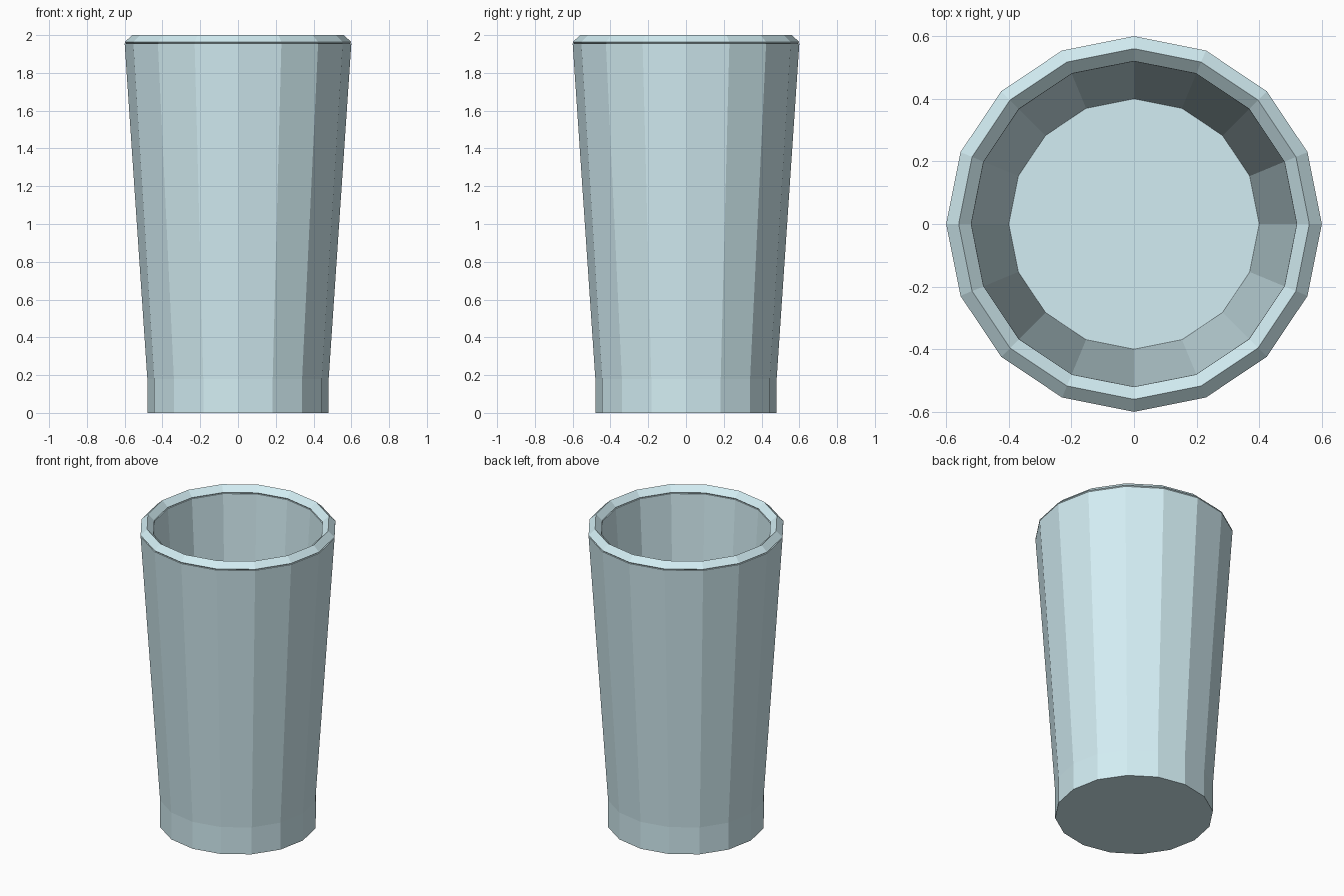
import bpy, bmesh
from math import cos, sin, tau

if "Cube" in bpy.data.objects:
    bpy.data.objects.remove(bpy.data.objects["Cube"])

SIDES = 16
mat = bpy.data.materials.new("pale_blue_glass")
mat.diffuse_color = (0.65, 0.85, 0.9, 1.0)
mat.use_nodes = True
mat.node_tree.nodes["Principled BSDF"].inputs["Base Color"].default_value = mat.diffuse_color


def lathe(name, profile, closed=False):
    """Revolve (radius, z) points into a faceted solid; cap the ends unless closed."""
    bm = bmesh.new()
    rings = [[bm.verts.new((r * cos(tau * i / SIDES), r * sin(tau * i / SIDES), z))
              for i in range(SIDES)] for r, z in profile]
    pairs = list(zip(rings, rings[1:]))
    if closed:
        pairs.append((rings[-1], rings[0]))
    else:
        bm.faces.new(rings[0][::-1])
        bm.faces.new(rings[-1])
    for a, b in pairs:
        for i in range(SIDES):
            j = (i + 1) % SIDES
            bm.faces.new((a[i], a[j], b[j], b[i]))
    bmesh.ops.recalc_face_normals(bm, faces=bm.faces)
    mesh = bpy.data.meshes.new(name)
    bm.to_mesh(mesh)
    bm.free()
    mesh.materials.append(mat)
    obj = bpy.data.objects.new(name, mesh)
    bpy.context.collection.objects.link(obj)
    return obj


# Thick straight base, tapered wall and hollow inside
lathe("glass_body", [(0.48, 0), (0.48, 0.18), (0.60, 1.955),
                     (0.52, 1.955), (0.40, 0.18)])

# Diamond-section rim ring
lathe("rim", [(0.60, 1.963), (0.56, 2.0), (0.52, 1.963), (0.56, 1.925)], closed=True)
